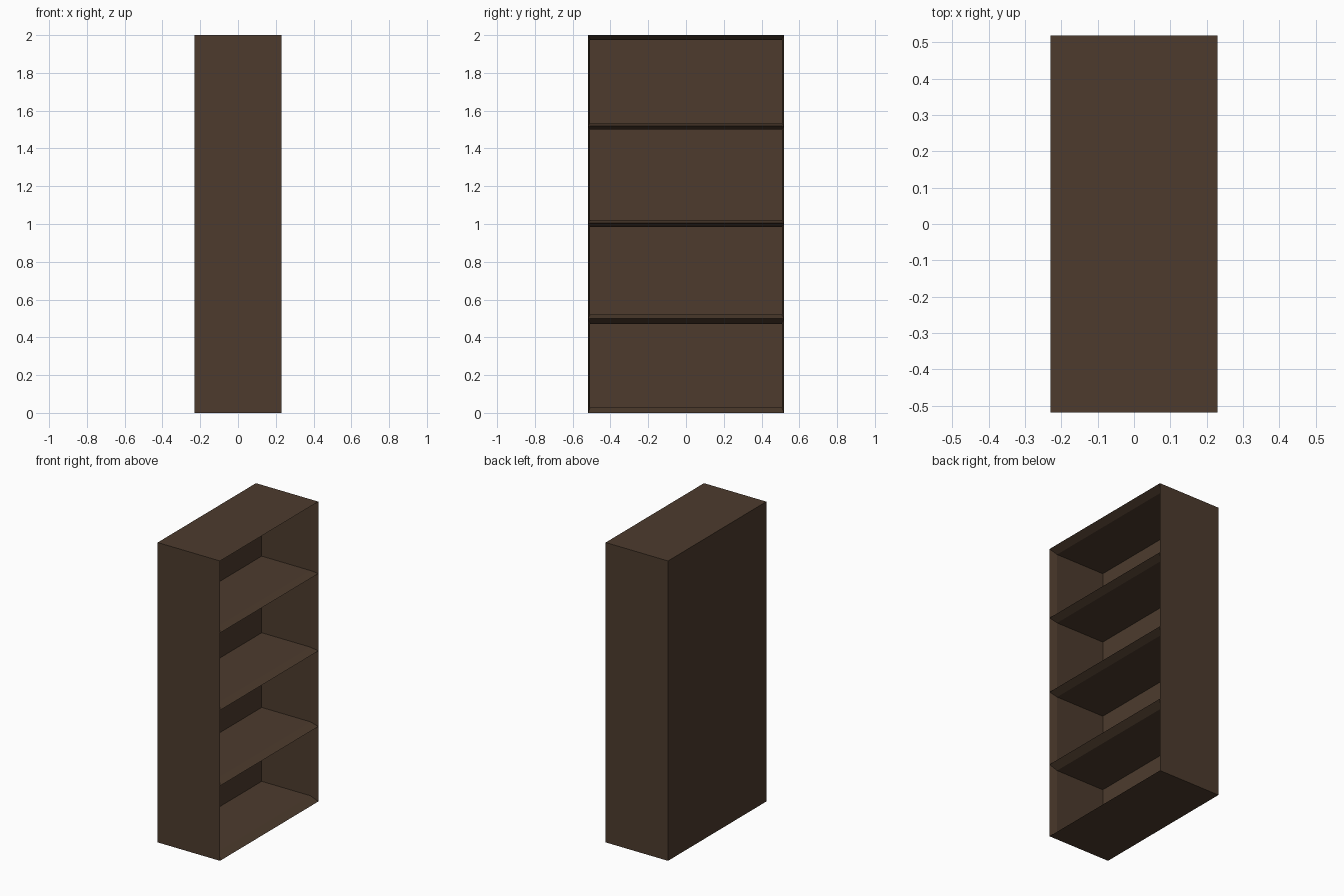
import bpy, bmesh

if "Cube" in bpy.data.objects:
    bpy.data.objects.remove(bpy.data.objects["Cube"])

# One flat dark wood colour
wood = bpy.data.materials.new("dark_brown_wood")
wood.diffuse_color = (0.074, 0.044, 0.0265, 1.0)
wood.use_nodes = True
wood.node_tree.nodes["Principled BSDF"].inputs["Base Color"].default_value = wood.diffuse_color

X, Y = 0.23, 0.518            # outer half depth and half width (opening faces +x)
XI, YI = 0.18, 0.507          # inner half depth and half width
edges = [0.0, 0.5, 1.004, 1.52, 2.0]        # shelf front edges (knife edges)
inner = [(0.029, 0.471), (0.522, 0.983), (1.02, 1.499), (1.531, 1.975)]

bm = bmesh.new()


def ring(x, y, z0, z1):
    """Rectangle of vertices facing +x."""
    return [bm.verts.new(p) for p in
            ((x, -y, z0), (x, y, z0), (x, y, z1), (x, -y, z1))]


def bridge(a, b, sides=range(4)):
    """Join two rectangles with quads."""
    for i in sides:
        j = (i + 1) % 4
        bm.faces.new((a[i], a[j], b[j], b[i]))


last = len(inner) - 1
for t, (lo, hi) in enumerate(inner):
    z0, z1 = edges[t], edges[t + 1]
    back = ring(-X, Y, z0, z1)
    front = ring(X, Y, z0, z1)
    lip = ring(XI, YI, lo, hi)
    deep = ring(-XI, YI, lo, hi)
    # outer sides, plus the floor of the first tier and the roof of the last
    sides = [1, 3] + ([0] if t == 0 else []) + ([2] if t == last else [])
    bridge(back, front, sides)
    bm.faces.new(back[::-1])
    # bevelled rim, compartment walls and back panel
    bridge(front, lip)
    bridge(lip, deep)
    bm.faces.new(deep)

bmesh.ops.remove_doubles(bm, verts=bm.verts[:], dist=1e-5)
bmesh.ops.recalc_face_normals(bm, faces=bm.faces[:])

# Bookcase body with its shelves
mesh = bpy.data.meshes.new("bookcase_body")
bm.to_mesh(mesh)
bm.free()
mesh.materials.append(wood)
body = bpy.data.objects.new("bookcase_body", mesh)
bpy.context.collection.objects.link(body)
